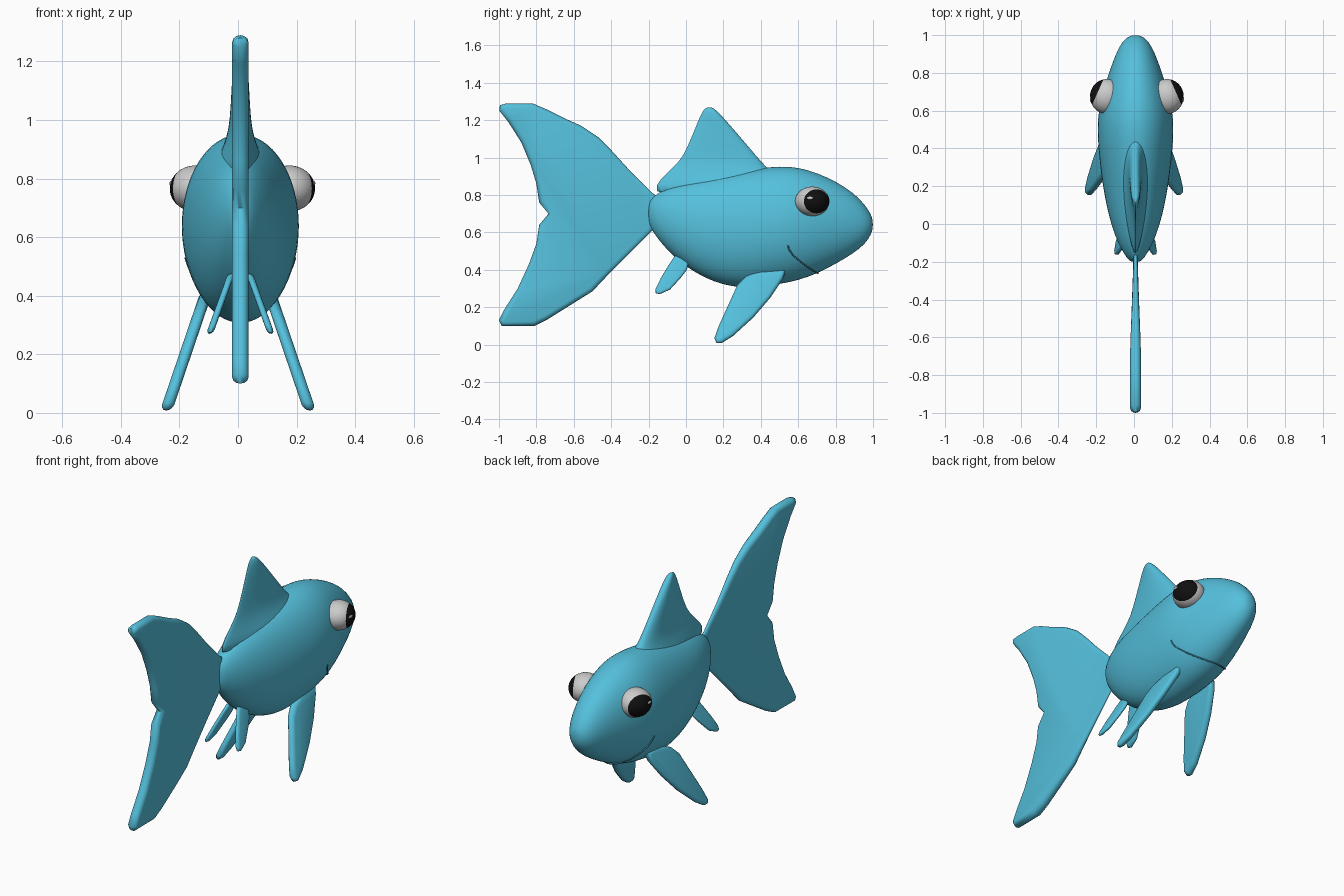
import bpy, bmesh
from math import sin, cos, pi, radians, sqrt
from mathutils import Vector, Matrix

if "Cube" in bpy.data.objects:
    bpy.data.objects.remove(bpy.data.objects["Cube"])

CX = 0.008  # body midline


def material(name, rgb):
    m = bpy.data.materials.new(name)
    m.diffuse_color = (*rgb, 1)
    m.use_nodes = True
    m.node_tree.nodes["Principled BSDF"].inputs["Base Color"].default_value = m.diffuse_color
    return m


BLUE = material("blue", (0.09, 0.53, 0.72))
DARK = material("crease_blue", (0.05, 0.3, 0.42))
WHITE = material("white", (0.8, 0.8, 0.8))
BLACK = material("black", (0.005, 0.005, 0.005))


def finish(name, bm, mats, angle=60, subsurf=0):
    bmesh.ops.recalc_face_normals(bm, faces=bm.faces)
    me = bpy.data.meshes.new(name)
    bm.to_mesh(me)
    bm.free()
    for m in mats:
        me.materials.append(m)
    ob = bpy.data.objects.new(name, me)
    bpy.context.collection.objects.link(ob)
    if subsurf:
        s = ob.modifiers.new("Subdivision", 'SUBSURF')
        s.levels = s.render_levels = subsurf
    bpy.ops.object.select_all(action='DESELECT')
    ob.select_set(True)
    bpy.context.view_layer.objects.active = ob
    bpy.ops.object.shade_smooth_by_angle(angle=radians(angle))
    return ob


def loft(name, rings, mats=(BLUE,), angle=60, subsurf=0):
    bm = bmesh.new()
    vs = [[bm.verts.new(p) for p in r] for r in rings]
    n = len(rings[0])
    for a, b in zip(vs, vs[1:]):
        for i in range(n):
            j = (i + 1) % n
            bm.faces.new((a[i], a[j], b[j], b[i]))
    bm.faces.new(vs[0][::-1])
    bm.faces.new(vs[-1])
    return finish(name, bm, mats, angle, subsurf)


def fin(name, outline, half, round_in, place):
    """Rounded plate from a (y, z) outline; place(y, z, t) gives x."""
    pts = [Vector(p) for p in outline]
    n = len(pts)
    area = sum(pts[i - 1].x * pts[i].y - pts[i].x * pts[i - 1].y for i in range(n))
    sign = 1 if area > 0 else -1
    inward = []
    for i in range(n):
        t = (pts[i] - pts[i - 1]).normalized() + (pts[(i + 1) % n] - pts[i]).normalized()
        t.normalize()
        inward.append(Vector((-t.y, t.x)) * sign)
    rings = []
    for k in range(-3, 4):
        a = k / 3 * pi / 2
        ring = []
        for p, w in zip(pts, inward):
            q = p + w * round_in * (1 - cos(a))
            ring.append((place(q.x, q.y, half * sin(a)), q.x, q.y))
        rings.append(ring)
    return loft(name, rings)


# Body: stations of (y, bottom, top, half width)
BODY = [(-0.202, 0.66, 0.75, 0.02), (-0.185, 0.61, 0.79, 0.045),
        (-0.1, 0.50, 0.84, 0.095), (0.0, 0.415, 0.87, 0.13),
        (0.1, 0.355, 0.89, 0.155), (0.2, 0.318, 0.91, 0.173),
        (0.3, 0.302, 0.93, 0.187), (0.4, 0.308, 0.945, 0.197),
        (0.5, 0.322, 0.956, 0.203), (0.6, 0.342, 0.95, 0.197),
        (0.7, 0.378, 0.92, 0.172), (0.8, 0.43, 0.875, 0.142),
        (0.9, 0.49, 0.81, 0.105), (0.96, 0.54, 0.745, 0.075),
        (0.99, 0.59, 0.695, 0.042), (0.999, 0.62, 0.665, 0.018)]
rings = []
for y, zb, zt, w in BODY:
    rings.append([(CX + w * cos(2 * pi * i / 32), y,
                   (zb + zt) / 2 + (zt - zb) / 2 * sin(2 * pi * i / 32)) for i in range(32)])
loft("body", rings, subsurf=1)


def body_x(y, z):
    for a, b in zip(BODY, BODY[1:]):
        if a[0] <= y <= b[0]:
            f = (y - a[0]) / (b[0] - a[0])
            zb, zt, w = (a[i] + (b[i] - a[i]) * f for i in (1, 2, 3))
            u = (z - (zb + zt) / 2) / ((zt - zb) / 2)
            return w * sqrt(max(0, 1 - u * u))
    return 0


# Mouth crease, running over the chin from one cheek to the other
side = [(0.545, 0.53), (0.553, 0.505), (0.575, 0.475), (0.61, 0.445),
        (0.65, 0.415), (0.685, 0.392), (0.70, 0.383)]
right = [(CX + body_x(y, z), y, z) for y, z in side]
path = right + [(CX, 0.706, 0.381)] + [(2 * CX - x, y, z) for x, y, z in right[::-1]]
cu = bpy.data.curves.new("mouth", 'CURVE')
cu.dimensions = '3D'
cu.bevel_depth = 0.004
cu.bevel_resolution = 2
sp = cu.splines.new('POLY')
sp.points.add(len(path) - 1)
for p, co in zip(sp.points, path):
    p.co = (*co, 1)
cu.materials.append(DARK)
bpy.context.collection.objects.link(bpy.data.objects.new("mouth", cu))

# Dorsal fin: horizontal slices of (z, back y, front y, half width)
DORSAL = [(0.78, -0.175, 0.56, 0.12), (0.86, -0.165, 0.53, 0.09),
          (0.91, -0.11, 0.48, 0.066), (0.95, -0.07, 0.43, 0.05),
          (1.0, -0.02, 0.385, 0.04), (1.1, 0.025, 0.30, 0.034),
          (1.2, 0.066, 0.213, 0.028), (1.245, 0.086, 0.17, 0.022),
          (1.264, 0.103, 0.147, 0.013), (1.268, 0.115, 0.135, 0.005)]
rings = []
for z, y0, y1, w in DORSAL:
    ring = []
    for i in range(24):
        a = 2 * pi * i / 24
        # thick near the front, thin at the trailing edge
        ring.append((CX + w * sin(a) * (0.65 + 0.35 * cos(a)) / 0.8,
                     (y0 + y1) / 2 + (y1 - y0) / 2 * cos(a), z))
    rings.append(ring)
loft("dorsal_fin", rings, subsurf=1)

# Tail fin, thinning towards the body
TAIL = [(-0.15, 0.79), (-0.18, 0.81), (-0.3, 0.93), (-0.4, 1.04), (-0.47, 1.11),
        (-0.56, 1.17), (-0.65, 1.21), (-0.75, 1.26), (-0.82, 1.29), (-0.96, 1.29),
        (-0.995, 1.28), (-0.998, 1.25), (-0.95, 1.19), (-0.88, 1.08), (-0.83, 0.96),
        (-0.8, 0.86), (-0.785, 0.76), (-0.735, 0.70), (-0.785, 0.64), (-0.8, 0.54),
        (-0.84, 0.43), (-0.9, 0.30), (-0.97, 0.19), (-1.0, 0.13), (-0.985, 0.1),
        (-0.81, 0.1), (-0.74, 0.135), (-0.62, 0.21), (-0.5, 0.285), (-0.42, 0.37),
        (-0.3, 0.49), (-0.18, 0.61), (-0.15, 0.64)]
fin("tail_fin", TAIL, 0.028, 0.025,
    lambda y, z, t: CX + t * min(1, max(0.4, 0.4 + 0.6 * (-y - 0.2) / 0.45)))

# Paired fins, leaning outwards towards their tips
PECTORAL = [(0.535, 0.405), (0.52, 0.355), (0.45, 0.25), (0.36, 0.145), (0.25, 0.045),
            (0.19, 0.008), (0.162, 0.01), (0.152, 0.035), (0.175, 0.1), (0.225, 0.21),
            (0.275, 0.32), (0.32, 0.365), (0.4, 0.40), (0.49, 0.415)]
PELVIC = [(0.02, 0.47), (0.005, 0.40), (-0.03, 0.355), (-0.085, 0.295), (-0.14, 0.27),
          (-0.162, 0.275), (-0.163, 0.298), (-0.135, 0.355), (-0.09, 0.43), (-0.06, 0.475)]
for s, tag in ((1, "right"), (-1, "left")):
    fin("pectoral_fin_" + tag, PECTORAL, 0.021, 0.022,
        lambda y, z, t: s * (0.248 - 0.34 * z + t))
    fin("pelvic_fin_" + tag, PELVIC, 0.012, 0.015,
        lambda y, z, t: CX + s * (0.105 - 0.36 * (z - 0.27) + t))

    # Eyeball with a black pupil cap facing out and forwards
    centre = Vector((0.175 if s > 0 else -0.145, 0.675, 0.766))
    gaze = Vector((s * 0.9, 0.42, 0.0)).normalized()
    size = Vector((0.088, 0.092, 0.079))
    bm = bmesh.new()
    bmesh.ops.create_uvsphere(bm, u_segments=40, v_segments=30, radius=1)
    for f in bm.faces:
        f.material_index = 1 if f.calc_center_median().normalized().z > cos(radians(54)) else 0
    bm.transform(Matrix.Translation(centre) @ Matrix.Diagonal((*size, 1))
                 @ gaze.to_track_quat('Z', 'Y').to_matrix().to_4x4())
    finish("eye_" + tag, bm, (WHITE, BLACK))

    # Small highlight on the pupil
    d = Vector((s * 0.96, -0.13, 0.22)).normalized()
    bm = bmesh.new()
    bmesh.ops.create_uvsphere(bm, u_segments=16, v_segments=8, radius=1)
    bm.transform(Matrix.Translation(centre + d * size)
                 @ Matrix.Diagonal((0.004, 0.017, 0.008, 1)))
    finish("eye_highlight_" + tag, bm, (WHITE,))
